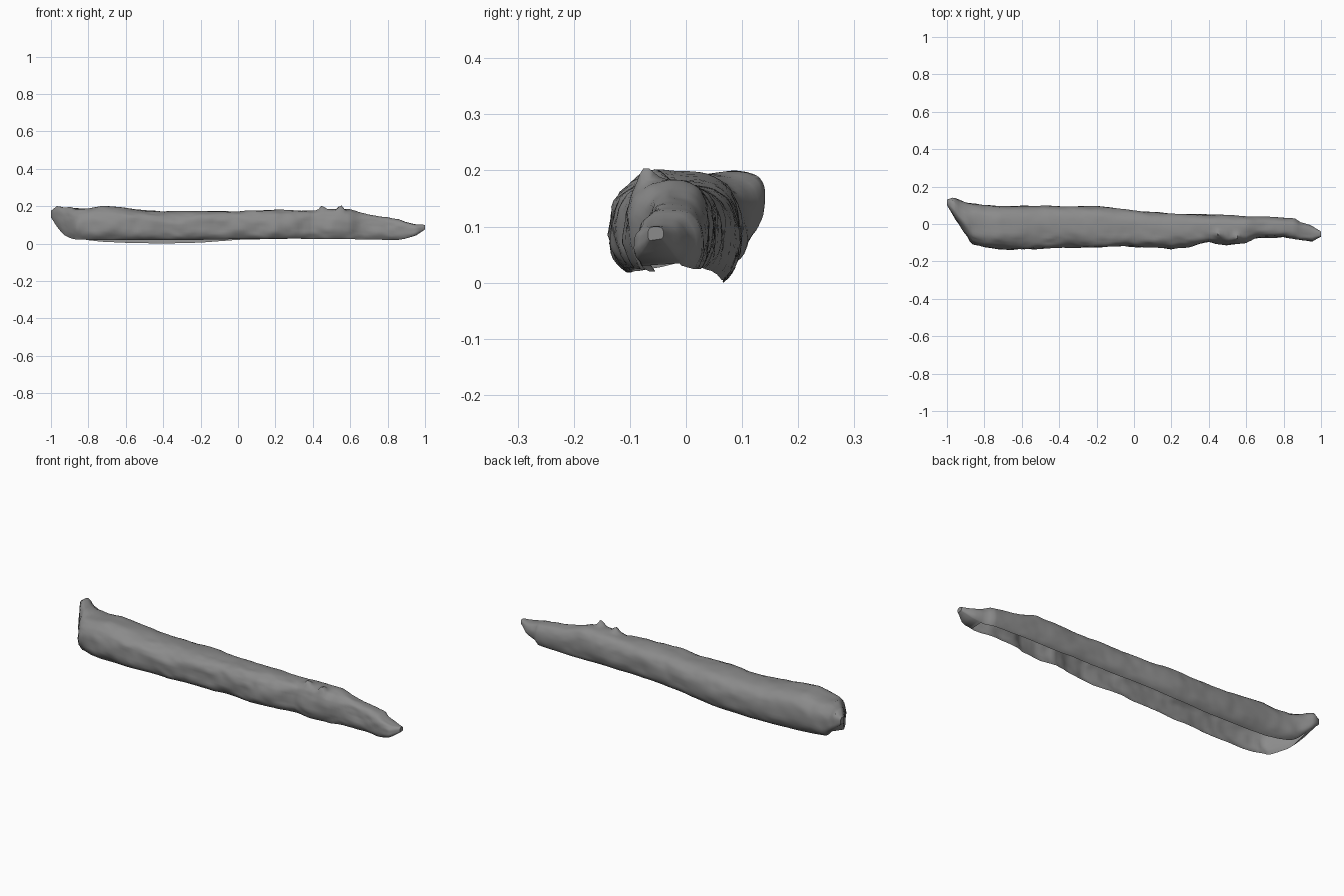
import bpy, math
from mathutils import Vector, noise

if "Cube" in bpy.data.objects:
    bpy.data.objects.remove(bpy.data.objects["Cube"])

# Stations along the log: x, front y, back y, top z, front rim z, back rim z
STATIONS = [
    (-1.00, .100, .130, .175, .140, .140),
    (-.965, .045, .143, .200, .085, .110),
    (-.93, -.010, .122, .190, .045, .075),
    (-.90, -.055, .114, .190, .030, .045),
    (-.87, -.105, .110, .186, .022, .030),
    (-.80, -.124, .100, .190, .020, .018),
    (-.73, -.132, .097, .202, .018, .010),
    (-.60, -.134, .096, .188, .018, .004),
    (-.40, -.129, .096, .172, .018, .000),
    (-.20, -.126, .094, .176, .020, .005),
    (.00, -.119, .072, .173, .024, .020),
    (.20, -.133, .056, .181, .026, .025),
    (.30, -.120, .052, .178, .026, .026),
    (.40, -.096, .050, .176, .025, .026),
    (.50, -.114, .046, .186, .025, .025),
    (.60, -.100, .042, .184, .024, .024),
    (.65, -.076, .040, .166, .022, .024),
    (.70, -.070, .038, .152, .021, .024),
    (.80, -.070, .034, .139, .020, .024),
    (.86, -.080, .030, .130, .020, .024),
    (.89, -.086, .008, .118, .025, .030),
    (.95, -.094, -.010, .104, .042, .045),
    (1.00, -.068, -.040, .100, .075, .078),
]
# Splinters on the top front edge: x, y, height, spread
SPLINTERS = [(.45, -.055, .025, .016), (.55, -.075, .034, .018)]
SIDES, STEPS = 36, 130


def station(x):
    for a, b in zip(STATIONS, STATIONS[1:]):
        if x <= b[0] + 1e-6:
            t = (x - a[0]) / (b[0] - a[0])
            return [p + (q - p) * t for p, q in zip(a, b)]


def squarish(v, power=.76):
    return math.copysign(abs(v) ** power, v)


def bark_point(x, j):
    # Rounded-square arch, open along the bottom
    _, y0, y1, top, rim_f, rim_b = station(x)
    a = math.radians(-48 + 276 * j / SIDES)
    c, s = squarish(math.cos(a)), squarish(math.sin(a))
    rim = rim_b if c > 0 else rim_f
    blend = min(1, abs(c) * 2)
    rim = (rim_f + rim_b) / 2 * (1 - blend) + rim * blend
    mid = rim + .42 * (top - rim)
    low = squarish(math.sin(math.radians(48)))
    z = mid + (top - mid) * s if s > 0 else mid + (mid - rim) * s / low
    y = (y0 + y1) / 2 + (y1 - y0) / 2 * c
    # Lumps stretched along the grain, stronger on the front and the broken ends
    fade = min(1, (1 - abs(x)) / .06)
    amp = (.005 if c > 0 else .009) * fade
    if x < -.84:
        amp *= 1.6
    n = noise.noise(Vector((x * 9, y * 18, z * 18)))
    n += .45 * noise.noise(Vector((x * 22, y * 45, z * 45)))
    y += amp * n * c
    z += amp * .7 * n * max(0, s)
    for sx, sy, h, w in SPLINTERS:
        if s > 0:
            z += h * s * math.exp(-((x - sx) / w) ** 2 - ((y - sy) / (w * 1.3)) ** 2)
    return x, y, max(0, z)


# Hollow log shell
verts = [bark_point(-1 + 2 * i / STEPS, j)
         for i in range(STEPS + 1) for j in range(SIDES + 1)]
row = SIDES + 1
faces = [(i * row + j, (i + 1) * row + j, (i + 1) * row + j + 1, i * row + j + 1)
         for i in range(STEPS) for j in range(SIDES)]
# Underside of both tips, where the shell closes
for i in range(STEPS):
    x = -1 + 2 * i / STEPS
    if x < -.95 or x > .9:
        faces.append((i * row + SIDES, (i + 1) * row + SIDES, (i + 1) * row, i * row))
# Small closing faces on both tips
faces.append(tuple(range(row)))
faces.append(tuple(reversed(range(STEPS * row, (STEPS + 1) * row))))
mesh = bpy.data.meshes.new("hollow_log")
mesh.from_pydata(verts, [], faces)
log = bpy.data.objects.new("hollow_log", mesh)
bpy.context.collection.objects.link(log)

# Dark bark colour
bark = bpy.data.materials.new("dark_bark")
bark.diffuse_color = (.26, .26, .26, 1)
bark.use_nodes = True
bark.node_tree.nodes["Principled BSDF"].inputs["Base Color"].default_value = bark.diffuse_color
mesh.materials.append(bark)

bpy.context.view_layer.objects.active = log
log.select_set(True)
bpy.ops.object.shade_smooth_by_angle(angle=math.radians(50))
